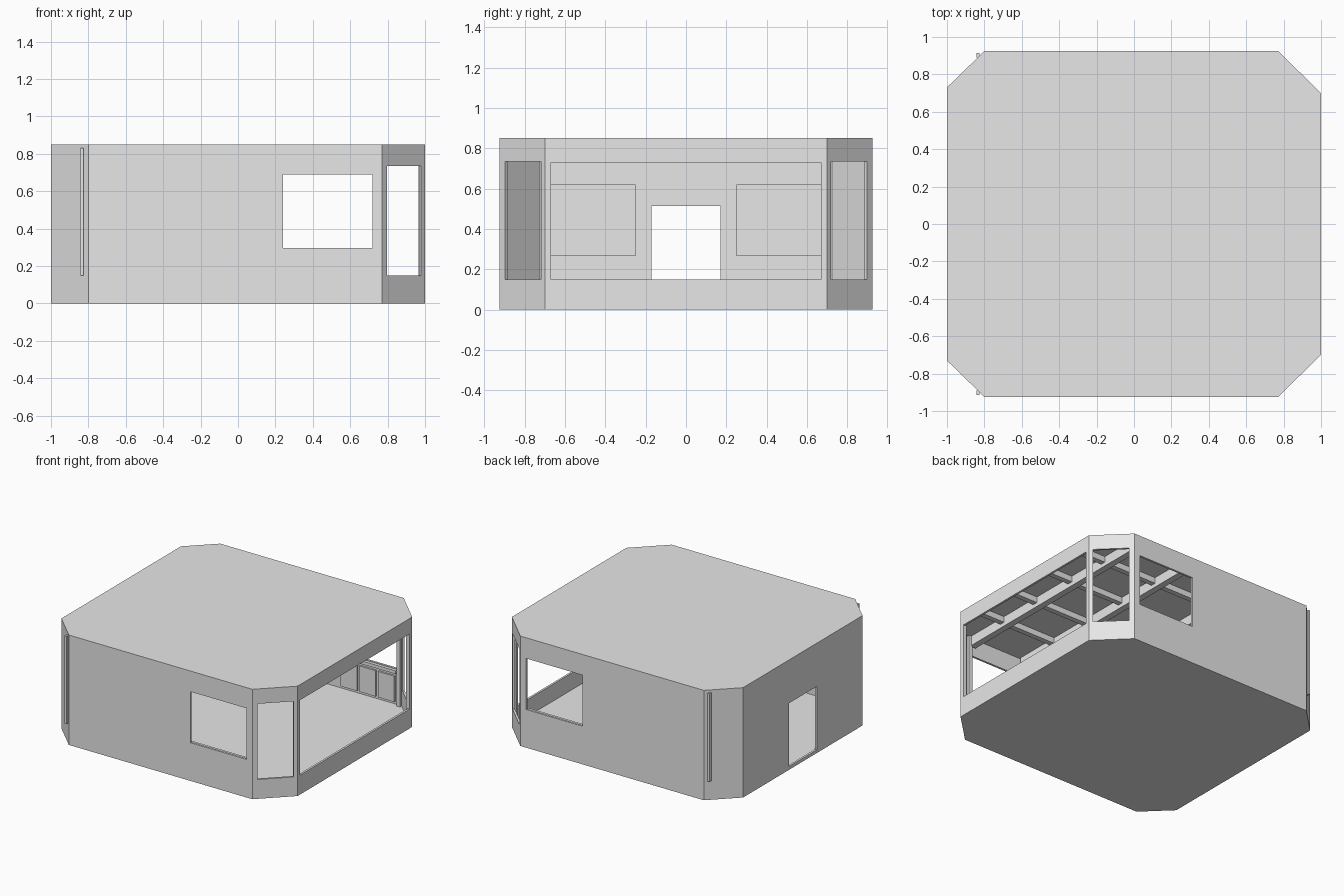
import bpy
import bmesh
import math
from mathutils import Vector

cube = bpy.data.objects.get("Cube")
if cube:
    bpy.data.objects.remove(cube, do_unlink=True)

grey = bpy.data.materials.new("light_grey")
grey.use_nodes = True
grey.diffuse_color = (0.8, 0.8, 0.8, 1)
grey.node_tree.nodes["Principled BSDF"].inputs["Base Color"].default_value = (0.8, 0.8, 0.8, 1)

HEIGHT, WALL, SLAB = 0.85, 0.016, 0.02
OUTLINE = [Vector(p) for p in (
    (-0.8, -0.925), (0.77, -0.925), (1, -0.7), (1, 0.7),
    (0.77, 0.925), (-0.8, 0.925), (-1, 0.73), (-1, -0.73))]


def add_object(name, bm):
    bmesh.ops.recalc_face_normals(bm, faces=bm.faces)
    mesh = bpy.data.meshes.new(name)
    bm.to_mesh(mesh)
    bm.free()
    mesh.materials.append(grey)
    ob = bpy.data.objects.new(name, mesh)
    bpy.context.collection.objects.link(ob)
    return ob


def prism(name, points, z0, z1):
    bm = bmesh.new()
    base = bm.faces.new([bm.verts.new((p[0], p[1], z0)) for p in points])
    top = bmesh.ops.extrude_face_region(bm, geom=[base])["geom"]
    verts = [v for v in top if isinstance(v, bmesh.types.BMVert)]
    bmesh.ops.translate(bm, vec=(0, 0, z1 - z0), verts=verts)
    return add_object(name, bm)


def box(name, x, y, z):
    return prism(name, [(x[0], y[0]), (x[1], y[0]), (x[1], y[1]), (x[0], y[1])], *z)


def cut(target, cutter):
    cutter.hide_render = True
    mod = target.modifiers.new("cut", "BOOLEAN")
    mod.operation = "DIFFERENCE"
    mod.solver = "EXACT"
    mod.object = cutter
    bpy.context.view_layer.objects.active = target
    bpy.ops.object.modifier_apply(modifier=mod.name)
    bpy.data.objects.remove(cutter, do_unlink=True)


def inset_outline(points, d):
    # Offset every edge inward and intersect neighbouring edges
    result = []
    for i, p in enumerate(points):
        a = (p - points[i - 1]).normalized()
        b = (points[(i + 1) % len(points)] - p).normalized()
        na, nb = Vector((-a.y, a.x)), Vector((-b.y, b.x))
        result.append(p + (na + nb) * d / (1 + na.dot(nb)))
    return result


# Hollow eight-sided cabin
cabin = prism("cabin_shell", OUTLINE, 0, HEIGHT)
cut(cabin, prism("room_cutter", inset_outline(OUTLINE, WALL), SLAB, HEIGHT - SLAB))

# Wide opening and doorway
cut(cabin, box("opening_cutter", (0.9, 1.1), (-0.67, 0.67), (0.15, 0.73)))
cut(cabin, box("door_cutter", (-1.1, -0.9), (-0.17, 0.17), (SLAB + 0.005, 0.515)))

# Side windows and corner windows
for side in (-1, 1):
    cut(cabin, box("window_cutter", (0.24, 0.72), sorted((side * 0.85, side * 1.0)), (0.295, 0.69)))
    a, b = Vector((0.77, side * 0.925)), Vector((1, side * 0.7))
    p, q = a.lerp(b, 0.12), a.lerp(b, 0.91)
    n = Vector((1, side)).normalized() * 0.06
    cut(cabin, prism("corner_cutter", [p - n, q - n, q + n, p + n], 0.15, 0.735))

# Ceiling beams across the room
for i, x in enumerate((0.72, 0.26, -0.26, -0.72)):
    box(f"ceiling_beam_{i + 1}", (x - 0.025, x + 0.025), (-0.9, 0.9), (0.755, HEIGHT - SLAB))

# Shallower bars running lengthwise
for i, y in enumerate((-0.55, -0.19, 0.19, 0.55)):
    box(f"ceiling_bar_{i + 1}", (-0.97, 0.975), (y - 0.02, y + 0.02), (0.785, HEIGHT - SLAB))

for side, word in ((-1, "right"), (1, "left")):
    # Panels on the inside of the rear wall
    box(f"rear_panel_{word}", (-0.985, -0.975), sorted((side * 0.25, side * 0.67)), (0.265, 0.62))
    # Panelling and ledge below the side window
    for i in range(3):
        x = 0.25 + i * 0.16
        box(f"lower_panel_{word}_{i + 1}", (x, x + 0.14), sorted((side * 0.895, side * 0.91)), (0.04, 0.24))
    box(f"window_ledge_{word}", (0.22, 0.73), sorted((side * 0.885, side * 0.91)), (0.265, 0.29))
    # Slim outer rail near the rear corner
    box(f"corner_rail_{word}", (-0.842, -0.826), sorted((side * 0.89, side * 0.915)), (0.15, 0.83))
    # Posts framing the wide opening
    box(f"opening_post_{word}", (0.965, 0.985), sorted((side * 0.675, side * 0.695)), (SLAB, HEIGHT - SLAB))
    box(f"window_post_{word}", (0.735, 0.765), sorted((side * 0.885, side * 0.91)), (SLAB, HEIGHT - SLAB))
